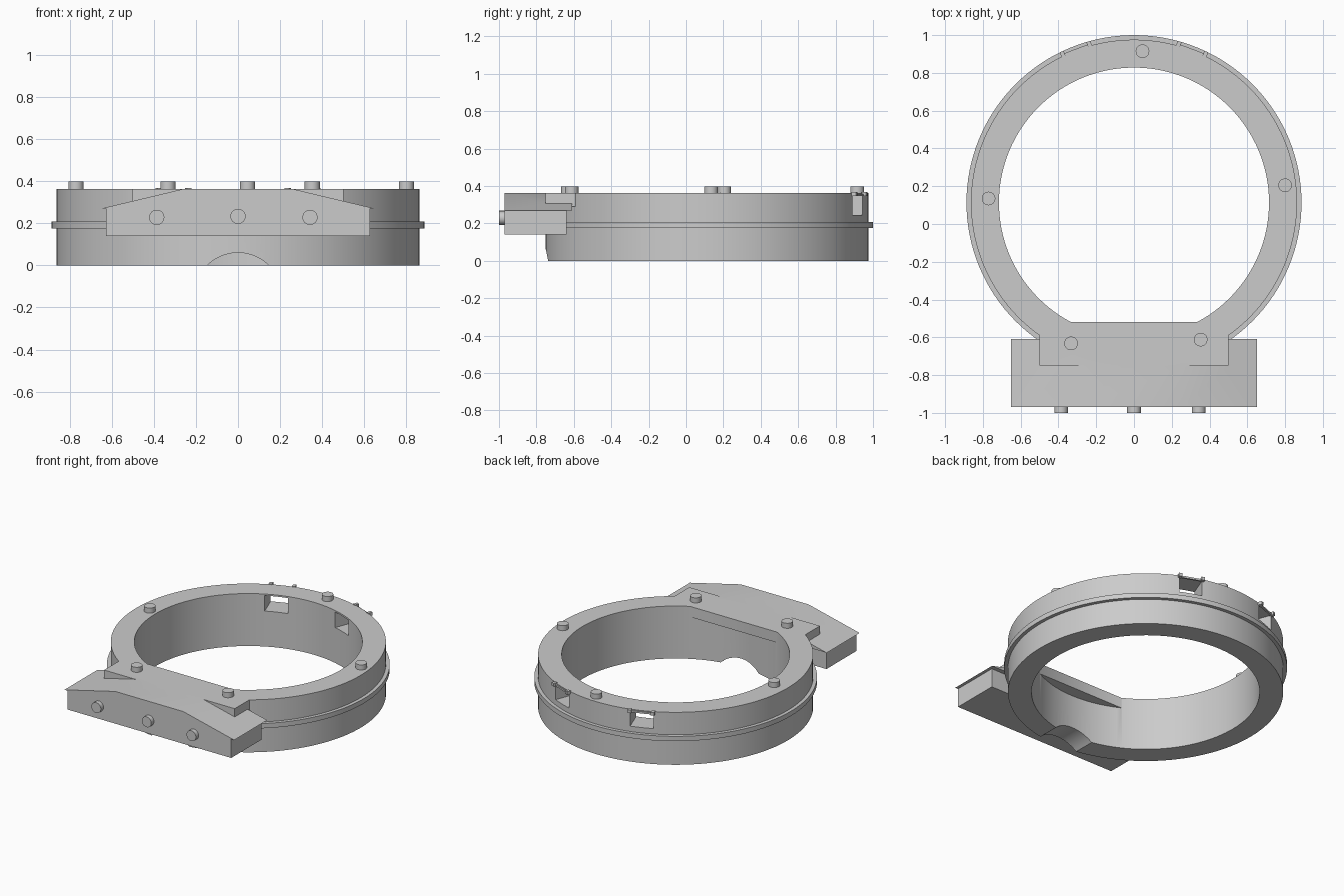
import bpy, bmesh, math
from mathutils import Matrix, Vector

if "Cube" in bpy.data.objects:
    bpy.data.objects.remove(bpy.data.objects["Cube"])

CY = 0.113        # ring centre along y
TOP = 0.363       # height of the flat top
R_IN, R_OUT, R_FLANGE = 0.715, 0.863, 0.887

grey = bpy.data.materials.new("plain grey")
grey.use_nodes = True
grey.diffuse_color = (0.6, 0.6, 0.6, 1)
grey.node_tree.nodes["Principled BSDF"].inputs["Base Color"].default_value = (0.6, 0.6, 0.6, 1)


def finish(name, bm):
    bmesh.ops.recalc_face_normals(bm, faces=bm.faces)
    mesh = bpy.data.meshes.new(name)
    bm.to_mesh(mesh)
    bm.free()
    mesh.materials.append(grey)
    obj = bpy.data.objects.new(name, mesh)
    bpy.context.collection.objects.link(obj)
    return obj


def smooth(obj):
    bpy.ops.object.select_all(action="DESELECT")
    obj.select_set(True)
    bpy.context.view_layer.objects.active = obj
    bpy.ops.object.shade_smooth_by_angle(angle=math.radians(30))


def box(name, low, high, matrix=Matrix()):
    low, high = Vector(low), Vector(high)
    bm = bmesh.new()
    bmesh.ops.create_cube(bm, size=1)
    place = Matrix.Translation((low + high) / 2) @ Matrix.Diagonal((high - low).to_4d())
    bmesh.ops.transform(bm, matrix=matrix @ place, verts=bm.verts)
    return finish(name, bm)


def cylinder(name, centre, radius, depth, axis="Z", sides=32):
    turn = {"Z": Matrix(), "Y": Matrix.Rotation(math.pi / 2, 4, "X"),
            "X": Matrix.Rotation(math.pi / 2, 4, "Y")}[axis]
    bm = bmesh.new()
    bmesh.ops.create_cone(bm, cap_ends=True, segments=sides, radius1=radius, radius2=radius,
                          depth=depth, matrix=Matrix.Translation(centre) @ turn)
    return finish(name, bm)


def lathe(name, profile, sides):
    bm = bmesh.new()
    rings = []
    for i in range(sides):
        a = math.tau * i / sides
        rings.append([bm.verts.new((r * math.cos(a), CY + r * math.sin(a), z)) for r, z in profile])
    n = len(profile)
    for i in range(sides):
        a, b = rings[i], rings[(i + 1) % sides]
        for j in range(n):
            k = (j + 1) % n
            bm.faces.new((a[j], b[j], b[k], a[k]))
    return finish(name, bm)


def prism_y(name, outline, y0, y1):
    bm = bmesh.new()
    face = bm.faces.new([bm.verts.new((x, y0, z)) for x, z in outline])
    side = bmesh.ops.extrude_face_region(bm, geom=[face])["geom"]
    bmesh.ops.translate(bm, vec=(0, y1 - y0, 0),
                        verts=[v for v in side if isinstance(v, bmesh.types.BMVert)])
    return finish(name, bm)


def combine(target, other, operation):
    mod = target.modifiers.new(other.name, "BOOLEAN")
    mod.operation, mod.solver, mod.object = operation, "EXACT", other
    bpy.context.view_layer.objects.active = target
    bpy.ops.object.modifier_apply(modifier=mod.name)
    bpy.data.objects.remove(other)


# Ring with a thin flange around its middle
ring = lathe("ring", [(R_IN, 0), (R_OUT, 0), (R_OUT, 0.175), (R_FLANGE, 0.175),
                      (R_FLANGE, 0.208), (R_OUT, 0.208), (R_OUT, TOP), (R_IN, TOP)], 128)

# Arched channel under the front wall
combine(ring, cylinder("arch_cutter", (0, -0.65, -0.147), 0.207, 0.5, "Y", 64), "DIFFERENCE")

# Two windows in the back wall, each with a small hinge bar
for side, label in ((-1, "left"), (1, "right")):
    turn = Matrix.Translation((0, CY, 0)) @ Matrix.Rotation(side * math.radians(20.7), 4, "Z")
    combine(ring, box("window_cutter", (-0.075, 0.6, 0.245), (0.075, 1, 0.352), turn), "DIFFERENCE")
    box(label + "_hinge_bar", (-0.07, 0.858, 0.346), (0.07, 0.87, 0.358), turn)
    for end in (-1, 1):
        x = end * 0.075
        box(label + "_hinge_knuckle", (x - 0.011, 0.855, 0.346), (x + 0.011, 0.884, 0.368), turn)

# Mounting pad, bridging the front of the ring with a straight inner edge
combine(ring, box("pad", (-0.5, -0.75, 0.29), (0.5, -0.52, TOP)), "UNION")

# Sloped roof over the front block
roof = prism_y("roof", [(-0.65, 0.27), (0.65, 0.27), (0.26, TOP), (-0.26, TOP)], -0.97, -0.61)
combine(ring, roof, "UNION")
smooth(ring)

# Front block under the roof
box("front_block", (-0.627, -0.97, 0.14), (0.627, -0.64, 0.27))

# Bolt heads on the top and on the front face
for x, y in ((0.045, 0.915), (0.8, 0.205), (-0.77, 0.135), (-0.333, -0.632), (0.353, -0.612)):
    smooth(cylinder("top_bolt", (x, y, TOP + 0.0125), 0.036, 0.045))
for x, z in ((-0.386, 0.228), (0, 0.233), (0.342, 0.228)):
    smooth(cylinder("front_bolt", (x, -0.98, z), 0.036, 0.04, "Y"))
